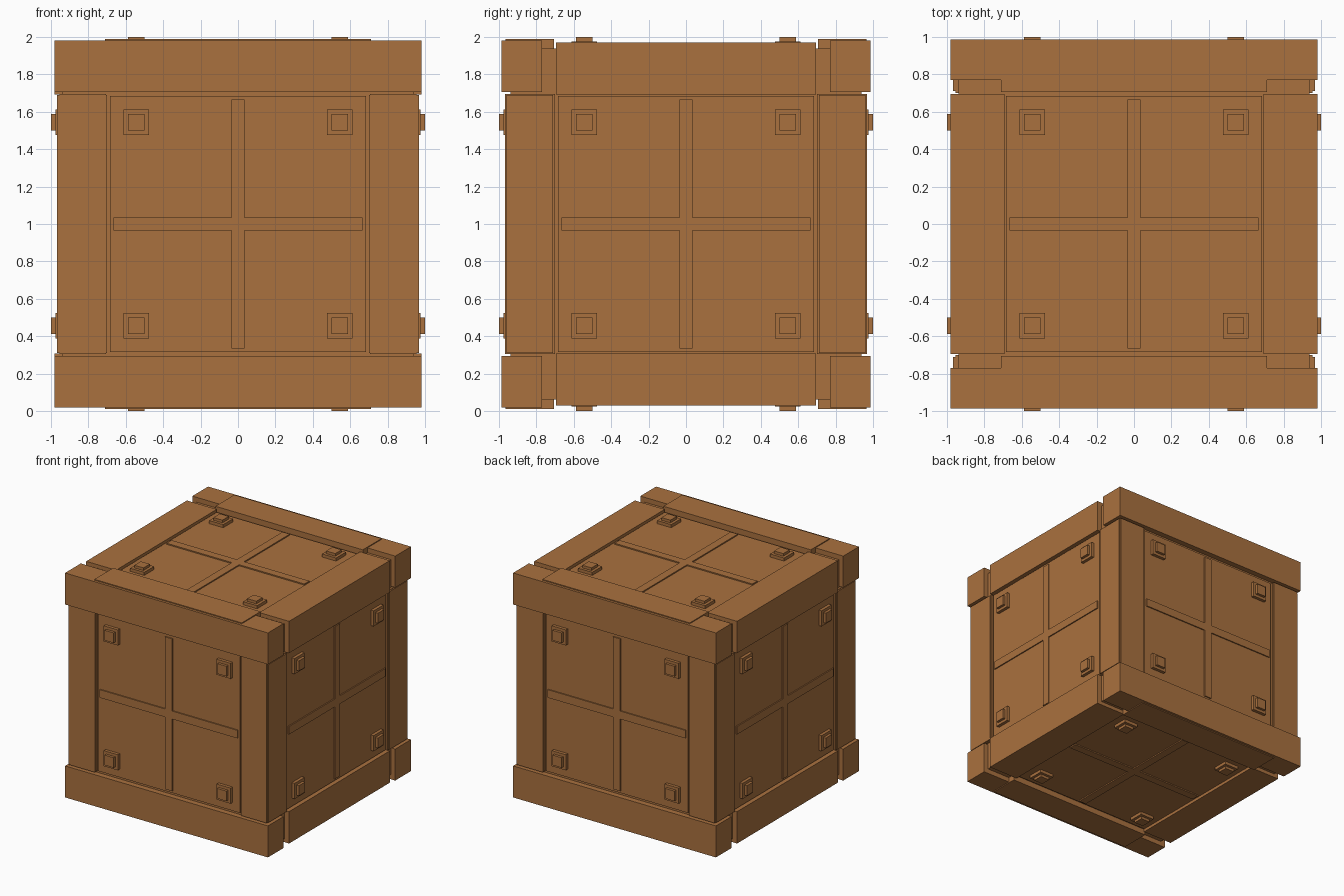
import bpy, bmesh, math
from mathutils import Matrix, Vector

if "Cube" in bpy.data.objects:
    bpy.data.objects.remove(bpy.data.objects["Cube"])

wood = bpy.data.materials.new("brown wood")
wood.diffuse_color = (0.40, 0.165, 0.049, 1)
wood.use_nodes = True
wood.node_tree.nodes["Principled BSDF"].inputs["Base Color"].default_value = wood.diffuse_color
CENTRE = Matrix.Translation((0, 0, 1))


def finish(name, bm, matrix=CENTRE):
    bm.transform(matrix)
    bmesh.ops.recalc_face_normals(bm, faces=bm.faces)
    mesh = bpy.data.meshes.new(name)
    bm.to_mesh(mesh)
    bm.free()
    mesh.materials.append(wood)
    bpy.context.collection.objects.link(bpy.data.objects.new(name, mesh))


def add_box(bm, lo, hi):
    lo, hi = Vector(lo), Vector(hi)
    size = Matrix.Diagonal((*(hi - lo), 1))
    bmesh.ops.create_cube(bm, size=1, matrix=Matrix.Translation((lo + hi) / 2) @ size)


def box(name, lo, hi, matrix=CENTRE):
    bm = bmesh.new()
    add_box(bm, lo, hi)
    finish(name, bm, matrix)


def mirrored(name, lo, hi, axes):
    """Copies of a box reflected over the two given axes."""
    for a in (1, -1):
        for b in (1, -1):
            s = [1, 1, 1]
            s[axes[0]], s[axes[1]] = a, b
            box(name, lo, hi, CENTRE @ Matrix.Diagonal((*s, 1)))


# Solid body behind the planks
box("crate_core", (-0.938, -0.938, -0.938), (0.938, 0.938, 0.938))

# Corner posts: two overlapping planks each
mirrored("post_front_plank", (0.705, 0.70, -0.695), (0.955, 0.968, 0.695), (0, 1))
mirrored("post_side_plank", (0.70, 0.71, -0.69), (0.967, 0.96, 0.69), (0, 1))

# Long beams along front and back, with cap boards above and below
mirrored("long_beam", (-0.98, 0.77, 0.705), (0.98, 0.987, 0.98), (1, 2))
mirrored("cap_board", (-0.712, 0.705, 0.71), (0.712, 0.965, 0.988), (1, 2))

# Short beams along the sides
mirrored("side_beam", (0.692, -0.695, 0.692), (0.98, 0.695, 0.97), (0, 2))

# Panel, cross batten and four bolts, repeated on every face
faces = {
    "top": Matrix(),
    "bottom": Matrix.Rotation(math.pi, 4, 'X'),
    "front": Matrix.Rotation(math.pi / 2, 4, 'X'),
    "back": Matrix.Rotation(-math.pi / 2, 4, 'X'),
    "right": Matrix.Rotation(math.pi / 2, 4, 'Y'),
    "left": Matrix.Rotation(-math.pi / 2, 4, 'Y'),
}
L, W = 0.665, 0.035
arm = [(W, W), (W, L), (-W, L)]
for side, rot in faces.items():
    m = CENTRE @ rot
    box(side + "_panel", (-0.685, -0.685, 0.90), (0.685, 0.685, 0.95), m)

    # Cross batten profile, one arm turned four times
    bm = bmesh.new()
    verts = []
    for k in range(4):
        turn = Matrix.Rotation(k * math.pi / 2, 4, 'Z')
        verts += [bm.verts.new(turn @ Vector((x, y, 0.95))) for x, y in arm]
    face = bm.faces.new(verts)
    top = bmesh.ops.extrude_face_region(bm, geom=[face])["geom"]
    bmesh.ops.translate(bm, vec=(0, 0, 0.01),
                        verts=[g for g in top if isinstance(g, bmesh.types.BMVert)])
    finish(side + "_cross_batten", bm, m)

    # Square washers with square bolt heads
    bm = bmesh.new()
    for x in (-0.545, 0.545):
        for y in (-0.545, 0.545):
            for r, z0, z1 in ((0.068, 0.945, 0.977), (0.044, 0.977, 1.0)):
                add_box(bm, (x - r, y - r, z0), (x + r, y + r, z1))
    finish(side + "_bolts", bm, m)
